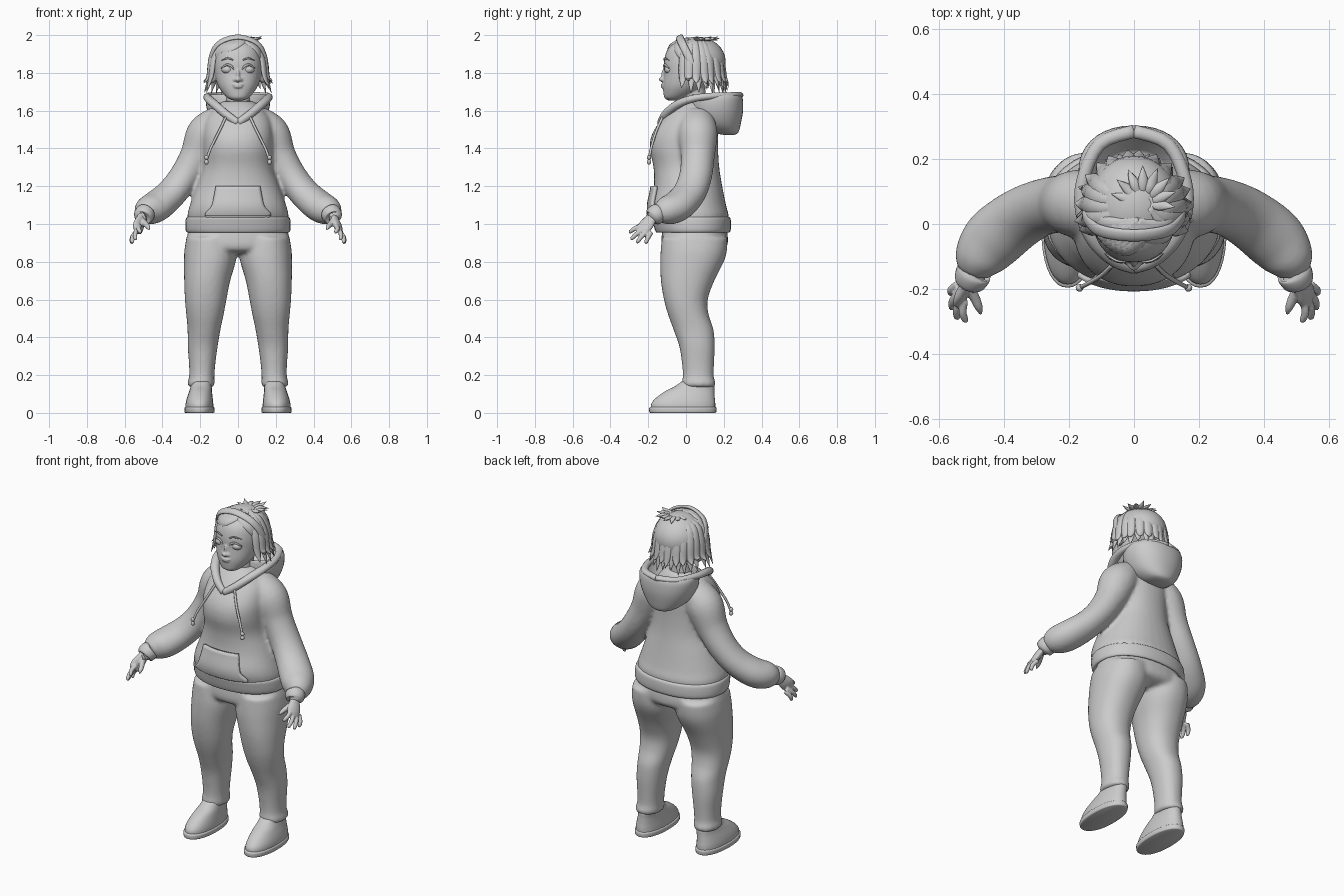
import bpy, bmesh, random
from math import sin, cos, pi, radians
from mathutils import Vector, Matrix

random.seed(4)
SIDES = (1, -1)


def spline(rows, steps):
    """Catmull-Rom through rows of numbers."""
    rows = [Vector(r) for r in rows]
    out = []
    for i in range(len(rows) - 1):
        p0, p1, p2 = rows[max(i - 1, 0)], rows[i], rows[i + 1]
        p3 = rows[min(i + 2, len(rows) - 1)]
        for k in range(steps):
            t = k / steps
            out.append(0.5 * (2 * p1 + (p2 - p0) * t + (2 * p0 - 5 * p1 + 4 * p2 - p3) * t * t
                              + (3 * p1 - p0 - 3 * p2 + p3) * t ** 3))
    return out + [rows[-1]]


def skin(bm, rings):
    rings = [[bm.verts.new(p) for p in r] for r in rings]
    n = len(rings[0])
    for r, q in zip(rings, rings[1:]):
        for i in range(n):
            bm.faces.new((r[i], r[(i + 1) % n], q[(i + 1) % n], q[i]))
    bm.faces.new(rings[0])
    bm.faces.new(rings[-1])


def loft(bm, rows, side=1, n=36, steps=4, e=2.2):
    """Stacked oval slices: (z, centre x, half width, front y, back y)."""
    rings = []
    for z, cx, rx, y0, y1 in spline(rows, steps):
        ring = []
        for i in range(n):
            c, s = cos(2 * pi * i / n), sin(2 * pi * i / n)
            px, py = abs(c) ** (2 / e) * (1 if c > 0 else -1), abs(s) ** (2 / e) * (1 if s > 0 else -1)
            ring.append((side * (cx + rx * px), (y0 + y1) / 2 + (y1 - y0) / 2 * py, z))
        rings.append(ring)
    skin(bm, rings)


def sweep(bm, rows, side=1, n=10, steps=4, ref=(0, 0, 1), center=None):
    """Tube along a path: (x, y, z, width radius, thickness radius)."""
    rows = spline(rows, steps)
    pts = [Vector((side * r[0], r[1], r[2])) for r in rows]
    rings = []
    for i, p in enumerate(pts):
        t = (pts[min(i + 1, len(pts) - 1)] - pts[max(i - 1, 0)]).normalized()
        a = t.cross(p - center if center else Vector(ref)).normalized()
        b = a.cross(t)
        rings.append([p + a * cos(2 * pi * k / n) * rows[i][3] + b * sin(2 * pi * k / n) * rows[i][4]
                      for k in range(n)])
    skin(bm, rings)


def ball(bm, loc, size, seg=20):
    bmesh.ops.create_uvsphere(bm, u_segments=seg, v_segments=seg // 2, radius=1,
                              matrix=Matrix.Translation(loc) @ Matrix.Diagonal((*size, 1)))


def finish(name, bm, voxel=0):
    bmesh.ops.recalc_face_normals(bm, faces=bm.faces[:])
    me = bpy.data.meshes.new(name)
    bm.to_mesh(me)
    bm.free()
    for p in me.polygons:
        p.use_smooth = True
    ob = bpy.data.objects.new(name, me)
    bpy.context.collection.objects.link(ob)
    if voxel:
        m = ob.modifiers.new("fuse", 'REMESH')
        m.mode, m.voxel_size, m.use_smooth_shade = 'VOXEL', voxel, True
        s = ob.modifiers.new("soften", 'SMOOTH')
        s.factor, s.iterations = 0.5, 6
    return ob


# Sweater body and sleeves fused together
bm = bmesh.new()
loft(bm, [(.98, 0, .255, -.15, .21), (1.04, 0, .268, -.18, .226), (1.10, 0, .255, -.19, .212),
          (1.2, 0, .22, -.17, .192), (1.3, 0, .187, -.172, .176), (1.4, 0, .185, -.192, .17),
          (1.48, 0, .185, -.178, .17), (1.56, 0, .17, -.125, .165), (1.62, 0, .12, -.07, .14),
          (1.65, 0, .08, -.03, .12)])
for s in SIDES:
    sweep(bm, [(.09, .06, 1.57, .085, .07), (.165, .062, 1.48, .105, .105), (.22, .062, 1.36, .09, .088),
               (.285, .05, 1.25, .088, .08), (.355, .015, 1.16, .093, .079), (.43, -.045, 1.095, .096, .082),
               (.475, -.105, 1.07, .08, .075), (.493, -.15, 1.055, .05, .05)], s, 24, 5)
hoodie = finish("sweater", bm, .011)

# Hem band and sleeve cuffs
bm = bmesh.new()
loft(bm, [(.965, 0, .25, -.14, .21), (.955, 0, .268, -.155, .228), (.97, 0, .278, -.165, .237),
          (1.01, 0, .278, -.175, .238), (1.035, 0, .272, -.178, .232), (1.04, 0, .25, -.16, .21)])
for s in SIDES:
    sweep(bm, [(.488, -.143, 1.062, .04, .04), (.49, -.146, 1.06, .053, .052), (.498, -.163, 1.047, .054, .053),
               (.505, -.178, 1.034, .046, .046), (.505, -.179, 1.033, .025, .025)], s, 20)
finish("hem_and_cuffs", bm)

# Hood bowl with thick rim running down into the V neckline
bm = bmesh.new()
loft(bm, [(1.58, 0, .10, .06, .22), (1.64, 0, .135, .03, .265), (1.685, 0, .152, .025, .285),
          (1.665, 0, .17, .02, .3), (1.6, 0, .163, .02, .302), (1.53, 0, .13, .05, .29),
          (1.485, 0, .075, .14, .277), (1.472, 0, .02, .2, .255)])
for s in SIDES:
    sweep(bm, [(0, -.135, 1.535, .018, .02), (.06, -.11, 1.578, .022, .022), (.12, -.05, 1.63, .025, .022),
               (.155, .03, 1.662, .024, .02), (.158, .13, 1.677, .02, .018), (.105, .245, 1.682, .02, .016),
               (0, .285, 1.682, .02, .016)], s, 14)
finish("hood", bm)

# Front pocket draped on the sweater
bpy.context.view_layer.update()
draped = hoodie.evaluated_get(bpy.context.evaluated_depsgraph_get())
bm = bmesh.new()
grid = []
for z, w in spline([(1.045, .172), (1.06, .168), (1.09, .14), (1.13, .128), (1.2, .115)], 3):
    row = []
    for i in range(17):
        x = w * (i / 8 - 1)
        hit, loc, _, _ = draped.ray_cast((x, -1, z), (0, 1, 0))
        row.append(bm.verts.new((x, (loc.y if hit else -.16) - .009, z)))
    grid.append(row)
for r, q in zip(grid, grid[1:]):
    for i in range(16):
        bm.faces.new((r[i], r[i + 1], q[i + 1], q[i]))
pocket = finish("pocket", bm)
sol = pocket.modifiers.new("cloth", 'SOLIDIFY')
sol.thickness, sol.offset = .018, 0

# Drawstrings with beads
bm = bmesh.new()
for s in SIDES:
    sweep(bm, [(.065, -.125, 1.565, .007, .007), (.1, -.158, 1.49, .007, .007), (.145, -.185, 1.4, .007, .007),
               (.166, -.195, 1.34, .007, .007)], s, 8, ref=(0, -1, 0))
    ball(bm, (s * .167, -.196, 1.352), (.012, .012, .012), 12)
    ball(bm, (s * .167, -.196, 1.328), (.012, .012, .014), 12)
finish("drawstrings", bm)

# Trousers: pelvis and legs fused
bm = bmesh.new()
loft(bm, [(1.0, 0, .25, -.12, .21), (.93, 0, .272, -.13, .222), (.88, 0, .27, -.13, .215),
          (.855, 0, .2, -.11, .17), (.845, 0, .1, -.05, .1)])
for s in SIDES:
    loft(bm, [(.93, .145, .128, -.128, .22), (.86, .145, .139, -.134, .217), (.8, .149, .137, -.137, .2),
              (.7, .163, .122, -.133, .15), (.6, .171, .11, -.117, .115), (.52, .175, .099, -.095, .12),
              (.44, .18, .087, -.066, .146), (.35, .187, .079, -.035, .152), (.25, .19, .069, -.02, .148),
              (.19, .192, .067, -.017, .147), (.165, .195, .071, -.022, .155), (.145, .195, .07, -.02, .155),
              (.135, .195, .058, -.01, .145)], s)
finish("trousers", bm, .011)

# Shoes and soles
bm = bmesh.new()
for s in SIDES:
    loft(bm, [(.02, .204, .074, -.185, .155), (.05, .204, .073, -.183, .155), (.08, .202, .068, -.158, .152),
              (.115, .198, .06, -.11, .15), (.14, .195, .056, -.06, .15), (.165, .193, .055, -.025, .145)], s)
finish("shoes", bm)
bm = bmesh.new()
for s in SIDES:
    loft(bm, [(0, .204, .074, -.188, .155), (.005, .204, .079, -.194, .16), (.026, .204, .08, -.195, .161),
              (.032, .204, .073, -.186, .154)], s)
finish("soles", bm)

# Hands: palm, four fingers, thumb
bm = bmesh.new()
TIPS = [(.517, -.302, .955), (.545, -.293, .918), (.562, -.262, .9), (.565, -.215, .897)]
for s in SIDES:
    sweep(bm, [(.498, -.16, 1.055, .027, .022), (.512, -.187, 1.025, .032, .02), (.525, -.21, .995, .04, .02),
               (.534, -.232, .968, .036, .015), (.536, -.238, .96, .02, .008)], s, 16, ref=(1, -.3, .5))
    for i, tip in enumerate(TIPS):
        a, b = Vector((.522 + .006 * i, -.236 + .017 * i, .99 - .012 * i)), Vector(tip)
        m = a.lerp(b, .55) + Vector((.007, 0, .004))
        sweep(bm, [(*a, .013, .013), (*m, .0125, .0125), (*a.lerp(b, .92), .01, .01), (*b, .003, .003)],
              s, 10, ref=(1, 0, .3))
    sweep(bm, [(.508, -.19, 1.02, .018, .018), (.49, -.225, 1.0, .016, .016), (.477, -.255, .985, .013, .013),
               (.47, -.278, .97, .004, .004)], s, 10)
finish("hands", bm, .004).modifiers["soften"].iterations = 3

# Head, neck, nose, lips and ears
bm = bmesh.new()
loft(bm, [(1.655, 0, .03, -.095, -.03), (1.668, 0, .056, -.114, .0), (1.70, 0, .086, -.12, .06),
          (1.74, 0, .109, -.122, .11), (1.80, 0, .125, -.117, .15), (1.86, 0, .127, -.116, .165),
          (1.92, 0, .115, -.10, .155), (1.96, 0, .085, -.06, .13), (1.985, 0, .03, 0, .07)])
loft(bm, [(1.55, 0, .085, -.03, .13), (1.63, 0, .066, -.022, .11), (1.74, 0, .062, -.02, .1)])
ball(bm, (0, -.124, 1.766), (.017, .02, .014))
ball(bm, (0, -.119, 1.79), (.01, .012, .03))
ball(bm, (0, -.12, 1.737), (.03, .014, .007))
ball(bm, (0, -.12, 1.726), (.024, .014, .008))
for s in SIDES:
    ball(bm, (s * .015, -.119, 1.763), (.011, .013, .01))
    ball(bm, (s * .13, .03, 1.79), (.016, .03, .045))
finish("head", bm, .005).modifiers["soften"].iterations = 2

# Eyes, lids and brows
bm = bmesh.new()
for s in SIDES:
    ball(bm, (s * .055, -.088, 1.818), (.032, .027, .023))
    sweep(bm, [(.022, -.112, 1.818, .003, .003), (.036, -.116, 1.836, .005, .006), (.06, -.111, 1.843, .005, .006),
               (.088, -.092, 1.826, .003, .004)], s, 8)
    sweep(bm, [(.025, -.117, 1.868, .003, .003), (.055, -.112, 1.878, .004, .005), (.09, -.09, 1.866, .002, .002)], s, 8)
finish("eyes_and_brows", bm)

# Hair cap
MID = Vector((0, .04, 1.85))
bm = bmesh.new()
ball(bm, (0, .058, 1.86), (.14, .152, .132), 32)
finish("hair_cap", bm)


def lock(bm, path, width, thick):
    taper = (.55, .95, 1.05, .85, .05)[-len(path):] if len(path) == 5 else (.5, 1, .95, .05)
    sweep(bm, [(*p, width * t, thick * t) for p, t in zip(path, taper)], 1, 8, center=MID)


# Long locks falling over the sides and back, in two layers
bm = bmesh.new()
for layer, (count, spread, drop) in enumerate([(17, 108, 0), (14, 100, .045)]):
    for i in range(count):
        a = radians(spread * (2 * i / (count - 1) - 1) + random.uniform(-3, 3))
        d = Vector((sin(a), cos(a)))
        tip = 1.675 + drop + random.uniform(0, .035) + .015 * abs(sin(a))
        g = 1 + .04 * layer
        path = [(.03 + d.x * .02, .06 + d.y * .02, 1.978)]
        for z, rx, ry in ((1.945, .1, .105), (1.87, .138, .143), (1.78, .152, .16), (tip, .178, .18)):
            path.append((d.x * rx * g, .04 + d.y * ry * g, z))
        lock(bm, path, .027, .013)
# Short spiky tips at the crown
for i in range(9):
    a = radians(-110 + 27 * i)
    x, y = sin(a), cos(a)
    lock(bm, [(.03 + x * .01, .07 + y * .01, 1.965), (.03 + x * .04, .07 + y * .04, 1.977),
              (.03 + x * .065, .075 + y * .065, 1.98), (.03 + x * .1, .08 + y * .1, 1.972 + .01 * (i % 3))], .016, .009)
finish("hair_locks", bm)


# Swept fringe
def on_head(az, el):
    az, el = radians(az), radians(el)
    return MID + Vector((.14 * sin(az) * cos(el), -.158 * cos(az) * cos(el), .135 * sin(el)))


bm = bmesh.new()
for k in range(8):
    f = k / 7
    lock(bm, [on_head(*q) for q in ((30, 78), (15 - 75 * f, 57), (-20 - 60 * f, 35 - 8 * f),
                                    (-65 - 27 * f, 4 - 22 * f))], .026, .012)
for k in range(5):
    f = k / 4
    lock(bm, [on_head(*q) for q in ((25, 78), (32 + 25 * f, 55), (55 + 22 * f, 30), (72 + 22 * f, -2 - 18 * f))],
         .025, .012)
finish("fringe", bm)

# Headband strip over the top of the head
bm = bmesh.new()
half = [(.142, .045, 1.79), (.148, .02, 1.87), (.105, -.02, 1.955), (0, -.035, 1.99)]
band = [(-x, y, z) for x, y, z in half] + half[-2::-1]
sweep(bm, [(*p, .021, .01) for p in band], 1, 12, 6, center=MID)
finish("headband", bm)
